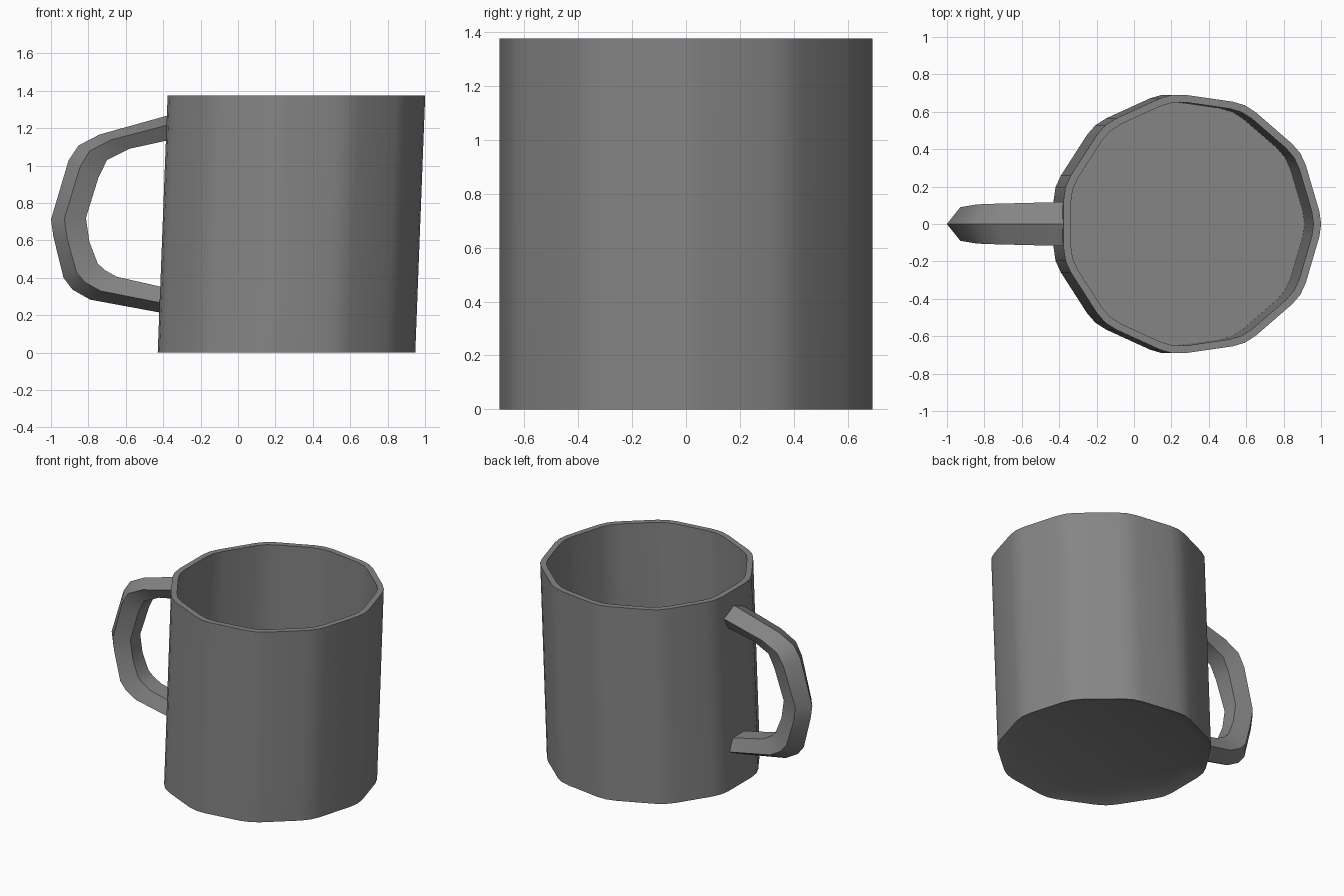
import bpy, math
from mathutils import Vector

if "Cube" in bpy.data.objects:
    bpy.data.objects.remove(bpy.data.objects["Cube"])

SIDES = 11
HEIGHT = 1.375

# Dark grey for the whole mug
grey = bpy.data.materials.new("dark_grey")
grey.diffuse_color = (0.235, 0.235, 0.235, 1)
grey.use_nodes = True
grey.node_tree.nodes["Principled BSDF"].inputs["Base Color"].default_value = grey.diffuse_color


def make_object(name, verts, faces, smooth_angle):
    mesh = bpy.data.meshes.new(name)
    mesh.from_pydata(verts, [], faces)
    mesh.materials.append(grey)
    obj = bpy.data.objects.new(name, mesh)
    bpy.context.collection.objects.link(obj)
    bpy.ops.object.select_all(action='DESELECT')
    obj.select_set(True)
    bpy.context.view_layer.objects.active = obj
    bpy.ops.object.mode_set(mode='EDIT')
    bpy.ops.mesh.select_all(action='SELECT')
    bpy.ops.mesh.normals_make_consistent(inside=False)
    bpy.ops.object.mode_set(mode='OBJECT')
    bpy.ops.object.shade_smooth_by_angle(angle=math.radians(smooth_angle))
    return obj


def bridge(rings, n):
    """Quads between successive rings, with the two ends capped."""
    faces = [(r * n + i, r * n + (i + 1) % n, (r + 1) * n + (i + 1) % n, (r + 1) * n + i)
             for r in range(rings - 1) for i in range(n)]
    return faces + [tuple(range(n)), tuple(range((rings - 1) * n, rings * n))]


def rounded_polygon(radius, offset=0.07):
    """Eleven-sided outline whose corners are softened by three points each."""
    corners = [Vector((math.cos(2 * math.pi * i / SIDES), math.sin(2 * math.pi * i / SIDES))) * radius
               for i in range(SIDES)]
    points = []
    for i, c in enumerate(corners):
        before = (corners[i - 1] - c).normalized() * offset
        after = (corners[(i + 1) % SIDES] - c).normalized() * offset
        points += [c + before, c - c.normalized() * 0.145 * offset, c + after]
    return points


# Cup: softened eleven-sided leaning wall, shallow hollow underneath,
# rim and inner floor (radius, z)
profile = [(0.61, 0.035), (0.708, 0), (0.708, HEIGHT), (0.667, HEIGHT), (0.667, 0.14)]
verts = []
for radius, z in profile:
    centre = 0.25 + 0.053 * z / HEIGHT
    verts += [(centre + p.x, p.y, z) for p in rounded_polygon(radius)]
make_object("cup", verts, bridge(len(profile), SIDES * 3), 40)

# Handle: five-sided section, outer ridge and inner flat points per station
# (outer x, outer z, inner x, inner z, half width)
stations = [
    (-0.36, 1.272, -0.36, 1.138, 0.118),
    (-0.74, 1.166, -0.58, 1.09, 0.110),
    (-0.853, 1.107, -0.70, 1.03, 0.107),
    (-0.906, 1.027, -0.746, 0.936, 0.104),
    (-1.0, 0.711, -0.813, 0.72, 0.09),
    (-0.987, 0.62, -0.795, 0.594, 0.09),
    (-0.933, 0.40, -0.75, 0.476, 0.098),
    (-0.885, 0.337, -0.71, 0.44, 0.10),
    (-0.79, 0.283, -0.65, 0.406, 0.102),
    (-0.40, 0.211, -0.40, 0.349, 0.106),
]
section = [(0, 0), (0.382, 1), (1, 0.618), (1, -0.618), (0.382, -1)]
verts = [(ox + t * (ix - ox), w * half, oz + t * (iz - oz))
         for ox, oz, ix, iz, half in stations for t, w in section]
make_object("handle", verts, bridge(len(stations), 5), 38)
